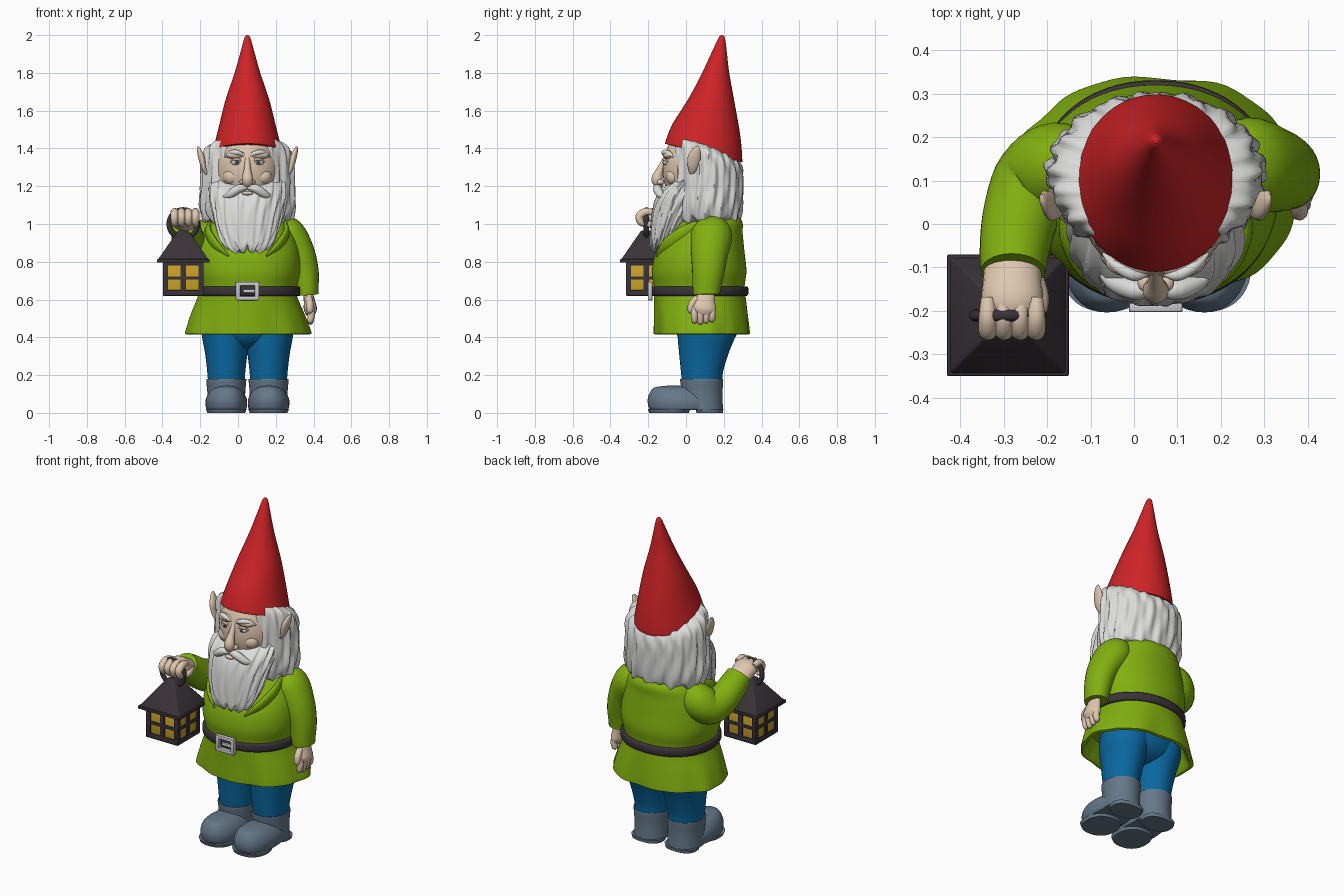
import bpy, bmesh, math
from mathutils import Vector, Matrix

CX = 0.05  # the figure's own middle line


def material(name, r, g, b):
    m = bpy.data.materials.new(name)
    m.diffuse_color = (r, g, b, 1)
    return m


RED = material("red", 0.62, 0.017, 0.02)
SKIN = material("skin", 0.74, 0.57, 0.43)
WHITE = material("white_hair", 0.72, 0.72, 0.71)
GREEN = material("green", 0.22, 0.43, 0.005)
BLUE = material("blue", 0.003, 0.14, 0.36)
GREY = material("boot_grey", 0.13, 0.185, 0.25)
DARK = material("dark_iron", 0.042, 0.033, 0.04)
YELLOW = material("yellow_glass", 0.6, 0.36, 0.02)
SILVER = material("silver", 0.6, 0.6, 0.64)


def finish(name, bm, mat, angle=40):
    bmesh.ops.recalc_face_normals(bm, faces=bm.faces)
    me = bpy.data.meshes.new(name)
    bm.to_mesh(me)
    bm.free()
    me.materials.append(mat)
    for p in me.polygons:
        p.use_smooth = True
    me.set_sharp_from_angle(angle=math.radians(angle))
    ob = bpy.data.objects.new(name, me)
    bpy.context.collection.objects.link(ob)
    return ob


def spline(pts, sub):
    """Catmull-Rom through tuples of numbers."""
    out, n = [], len(pts)
    for i in range(n - 1):
        q = [pts[max(i - 1, 0)], pts[i], pts[i + 1], pts[min(i + 2, n - 1)]]
        for s in range(sub):
            t = s / sub
            out.append(tuple(0.5 * (2 * b + (c - a) * t + (2 * a - 5 * b + 4 * c - d) * t * t
                                    + (3 * b - a - 3 * c + d) * t ** 3) for a, b, c, d in zip(*q)))
    return out + [tuple(pts[-1])]


def skin_rings(bm, rings):
    rows = [[bm.verts.new(p) for p in r] for r in rings]
    n = len(rows[0])
    for a, b in zip(rows, rows[1:]):
        for i in range(n):
            bm.faces.new((a[i], a[(i + 1) % n], b[(i + 1) % n], b[i]))
    bm.faces.new(rows[0][::-1])
    bm.faces.new(rows[-1])


def loft(name, rings, mat, cx=CX, seg=48, sub=5, power=2.0, bump=None, angle=40):
    """Stacked ovals, each (z, centre y, x radius, y radius, slope of z along y)."""
    rows = []
    for z, cy, rx, ry, sl in spline(rings, sub):
        row = []
        for i in range(seg):
            th = 2 * math.pi * i / seg
            c, s = math.cos(th), math.sin(th)
            c = math.copysign(abs(c) ** (2 / power), c)
            s = math.copysign(abs(s) ** (2 / power), s)
            k, dz = bump(th, z) if bump else (1, 0)
            row.append((cx + rx * k * c, cy + ry * k * s, z + sl * ry * s + dz))
        rows.append(row)
    bm = bmesh.new()
    skin_rings(bm, rows)
    return finish(name, bm, mat, angle)


def tube(name, pts, mat, side=(1, 0, 0), fa=1, fb=1, seg=16, sub=5):
    """Round limb through (x, y, z, radius) points; fa and fb flatten it."""
    pts = spline(pts, sub)
    rows = []
    for i, p in enumerate(pts):
        t = (Vector(pts[min(i + 1, len(pts) - 1)][:3]) - Vector(pts[max(i - 1, 0)][:3])).normalized()
        b = Vector(side)
        b = (b - t * b.dot(t)).normalized()
        c = t.cross(b)
        rows.append([Vector(p[:3]) + p[3] * (b * fa * math.cos(a) + c * fb * math.sin(a))
                     for a in (2 * math.pi * j / seg for j in range(seg))])
    bm = bmesh.new()
    skin_rings(bm, rows)
    return finish(name, bm, mat, 50)


def ball(name, loc, rad, mat):
    bm = bmesh.new()
    bmesh.ops.create_uvsphere(bm, u_segments=32, v_segments=20, radius=1,
                              matrix=Matrix.Translation(loc) @ Matrix.Diagonal((*rad, 1)))
    return finish(name, bm, mat)


def box(name, loc, half, mat, taper=1, bevel=0.004):
    bm = bmesh.new()
    bmesh.ops.create_cube(bm, size=2)
    for v in bm.verts:
        k = taper if v.co.z > 0 else 1
        v.co = Vector((v.co.x * half[0] * k, v.co.y * half[1] * k, v.co.z * half[2])) + Vector(loc)
    bmesh.ops.bevel(bm, geom=bm.edges[:], offset=bevel, segments=2, affect='EDGES', profile=0.5)
    return finish(name, bm, mat, 30)


# Hat
loft("hat", [(1.375, .095, .18, .2, -.24), (1.39, .095, .183, .203, -.24), (1.5, .11, .155, .178, -.2),
             (1.65, .135, .118, .123, -.1), (1.8, .157, .068, .072, 0), (1.92, .178, .034, .037, 0),
             (1.985, .189, .016, .017, 0), (2.0, .19, .005, .005, 0)], RED)


# Hair and beard with wavy strands
def strands(low):
    def f(th, z):
        k = 1 + .028 * math.sin(17 * th + 2 * math.sin(z * 14)) + .018 * math.sin(29 * th - 9 * z)
        fade = max(0, 1 - (z - low) / .1)
        return k, fade * (.016 * math.sin(11 * th) + .008 * math.sin(23 * th))
    return f


loft("hair", [(1.02, .11, .225, .165, 0), (1.04, .11, .238, .178, 0), (1.1, .11, .25, .187, 0),
              (1.2, .11, .247, .19, 0), (1.32, .11, .242, .187, -.2), (1.39, .108, .222, .172, -.35),
              (1.425, .10, .16, .14, -.35)], WHITE, seg=128, bump=strands(1.02), angle=60)
loft("beard", [(.86, -.135, .075, .04, 0), (.88, -.13, .115, .057, 0), (.92, -.118, .145, .07, 0),
               (1.0, -.09, .17, .095, 0), (1.08, -.06, .187, .115, 0), (1.15, -.03, .2, .122, 0),
               (1.2, .0, .2, .108, 0), (1.25, .04, .19, .075, 0)],
     WHITE, seg=128, bump=strands(.86), angle=60)

# Face
ball("head", (CX, .05, 1.29), (.175, .175, .22), SKIN)
tube("nose", [(CX, -.105, 1.355, .012), (CX, -.135, 1.29, .019), (CX, -.153, 1.24, .03),
              (CX, -.14, 1.21, .024), (CX, -.12, 1.2, .006)], SKIN)
ball("lower_lip", (CX, -.153, 1.163), (.03, .014, .011), SKIN)
for s, tag in ((-1, "right"), (1, "left")):
    def at(x, *rest):
        return (CX + s * x, *rest)
    ball("nostril_" + tag, at(.026, -.135, 1.222), (.016, .02, .015), SKIN)
    ball("cheek_" + tag, at(.08, -.062, 1.25), (.05, .045, .045), SKIN)
    ball("brow_" + tag, at(.055, -.088, 1.365), (.06, .034, .024), SKIN)
    ball("eye_" + tag, at(.058, -.105, 1.326), (.027, .016, .015), WHITE)
    ball("iris_" + tag, at(.057, -.118, 1.326), (.012, .005, .012), GREY)
    ball("pupil_" + tag, at(.057, -.122, 1.326), (.006, .003, .006), DARK)
    tube("eyelid_" + tag, [at(.028, -.11, 1.33, .004), at(.058, -.119, 1.344, .007),
                           at(.09, -.098, 1.329, .004)], SKIN, (0, 1, 0), seg=10)
    tube("eyebrow_" + tag, [at(.02, -.115, 1.362, .005), at(.05, -.118, 1.378, .013),
                            at(.09, -.096, 1.376, .013), at(.12, -.068, 1.355, .004)], WHITE, (0, 1, 0))
    tube("moustache_" + tag, [at(.002, -.148, 1.192, .01), at(.045, -.152, 1.187, .023),
                              at(.095, -.135, 1.155, .02), at(.13, -.112, 1.145, .004)], WHITE, (0, 1, 0))
    tube("ear_" + tag, [at(.215, .03, 1.26, .01), at(.232, .035, 1.30, .026), at(.243, .043, 1.35, .034),
                        at(.258, .058, 1.395, .02), at(.262, .068, 1.41, .003)], SKIN, fa=.5)
    # Collar flap
    tube("collar_" + tag, [at(.2, .06, 1.0, .02), at(.205, -.02, .95, .035), at(.165, -.1, .885, .035),
                           at(.1, -.155, .83, .008)], GREEN, fa=.5)


# Tunic with a hollow, gently folded skirt
def folds(th, z):
    w = max(0, min(1, (.6 - z) / .18))
    return 1 + w * (.016 * math.sin(7 * th + .6) + .01 * math.sin(12 * th)), 0


loft("tunic", [(.53, .08, .255, .2, 0), (.425, .083, .305, .23, 0), (.418, .085, .328, .25, 0),
               (.43, .085, .332, .253, 0), (.52, .08, .302, .248, 0), (.62, .073, .262, .242, 0),
               (.67, .07, .262, .24, 0), (.75, .07, .28, .25, 0), (.85, .075, .275, .235, 0),
               (.95, .10, .245, .2, 0), (1.02, .125, .195, .17, 0), (1.08, .13, .1, .1, 0)],
     GREEN, seg=96, power=2.15, bump=folds, angle=60)

# Belt and buckle
loft("belt", [(.62, .0725, .272, .25, 0), (.628, .0725, .279, .257, 0), (.662, .0725, .279, .257, 0),
              (.67, .0725, .272, .25, 0)], DARK, seg=64, sub=2, power=2.15)
for x in (-.05, .05):
    box("buckle_side", (CX + x, -.19, .645), (.012, .012, .048), SILVER)
for z in (-.038, .038):
    box("buckle_bar", (CX, -.19, .645 + z), (.06, .012, .011), SILVER)
box("buckle_prong", (CX + .012, -.191, .645), (.035, .008, .009), SILVER)

# Trousers and boots
ball("trouser_seat", (CX, .11, .45), (.245, .165, .125), BLUE)
for s, tag in ((-1, "right"), (1, "left")):
    x = CX + s * .112
    loft("trouser_leg_" + tag, [(.15, .085, .096, .105, 0), (.22, .085, .101, .112, 0), (.32, .095, .113, .132, 0),
                                (.42, .11, .13, .155, 0), (.5, .11, .12, .15, 0)], BLUE, x)
    loft("boot_shaft_" + tag, [(.015, .088, .1, .108, 0), (.1, .085, .1, .108, 0), (.172, .083, .106, .114, 0),
                               (.178, .083, .103, .111, 0)], GREY, x)
    loft("boot_foot_" + tag, [(.015, -.02, .1, .165, 0), (.03, -.02, .108, .178, 0), (.07, -.025, .109, .178, 0),
                              (.11, -.045, .09, .145, 0), (.135, -.065, .058, .1, 0), (.145, -.07, .01, .02, 0)],
         GREY, x, power=2.3)
    loft("boot_sole_" + tag, [(0, -.09, .1, .105, 0), (.02, -.09, .108, .112, 0)], GREY, x, sub=1, power=2.3)
    loft("boot_heel_" + tag, [(0, .125, .095, .07, 0), (.02, .125, .1, .073, 0)], GREY, x, sub=1, power=2.5)

# Hanging arm and open hand
tube("left_sleeve", [(.2, .13, .99, .07), (.26, .135, .945, .1), (.32, .125, .85, .09), (.353, .118, .75, .078),
                     (.362, .11, .66, .068), (.365, .11, .625, .064)], GREEN, fa=.95, fb=1.1, seg=28)
tube("left_palm", [(.37, .105, .64, .04), (.378, .1, .59, .05), (.383, .095, .55, .058), (.383, .09, .52, .04)],
     SKIN, fa=.6, fb=1.1)
for i in range(4):
    y, drop = .045 + i * .031, .468 + .006 * abs(i - 1)
    tube("left_finger", [(.384, y, .56, .018), (.388, y, .52, .019), (.382, y, drop + .012, .016),
                         (.378, y, drop, .004)], SKIN, seg=12)
tube("left_thumb", [(.375, .06, .61, .018), (.38, .032, .575, .02), (.38, .025, .54, .016),
                    (.378, .026, .525, .004)], SKIN, seg=12)

# Raised arm and fist
tube("right_sleeve", [(-.1, .13, .97, .07), (-.17, .135, .93, .1), (-.225, .10, .885, .098),
                      (-.26, .02, .91, .088), (-.275, -.06, .97, .08), (-.278, -.11, 1.005, .074)],
     GREEN, fa=1, fb=1, seg=28)
tube("right_wrist", [(-.278, -.08, .985, .058), (-.28, -.13, 1.015, .06), (-.28, -.18, 1.035, .062),
                     (-.28, -.225, 1.035, .04)], SKIN, fa=1.12, fb=.8, seg=20)
for i in range(4):
    x = -.336 + i * .037
    tube("right_finger", [(x, -.17, 1.06, .016), (x, -.215, 1.064, .021), (x, -.247, 1.04, .021),
                          (x, -.235, 1.005, .018), (x, -.205, .995, .006)], SKIN, seg=12)
tube("right_thumb", [(-.225, -.13, 1.01, .02), (-.215, -.175, 1.0, .02), (-.225, -.215, .995, .016),
                     (-.235, -.23, .995, .004)], SKIN, seg=12)

# Lantern
LX, LY = -.29, -.21
box("lantern_glass", (LX, LY, .71), (.099, .099, .08), YELLOW)
for z0, z1 in ((.62, .65), (.705, .723), (.78, .805)):
    box("lantern_rail", (LX, LY, (z0 + z1) / 2), (.107, .107, (z1 - z0) / 2), DARK)
for sx in (-1, 1):
    for sy in (-1, 1):
        box("lantern_post", (LX + sx * .094, LY + sy * .094, .712), (.014, .014, .09), DARK)
box("lantern_mullion_front", (LX, LY, .712), (.015, .107, .09), DARK)
box("lantern_mullion_side", (LX, LY, .712), (.107, .015, .09), DARK)
box("lantern_eave", (LX, LY, .805), (.14, .14, .009), DARK)
box("lantern_roof", (LX, LY, .886), (.137, .137, .079), DARK, taper=.2)
ring = [(LX + .075 * math.cos(a), LY, 1.0 + .075 * math.sin(a), .014)
        for a in (2 * math.pi * i / 24 for i in range(25))]
tube("lantern_ring", ring, DARK, side=(0, 1, 0), seg=12, sub=2)
